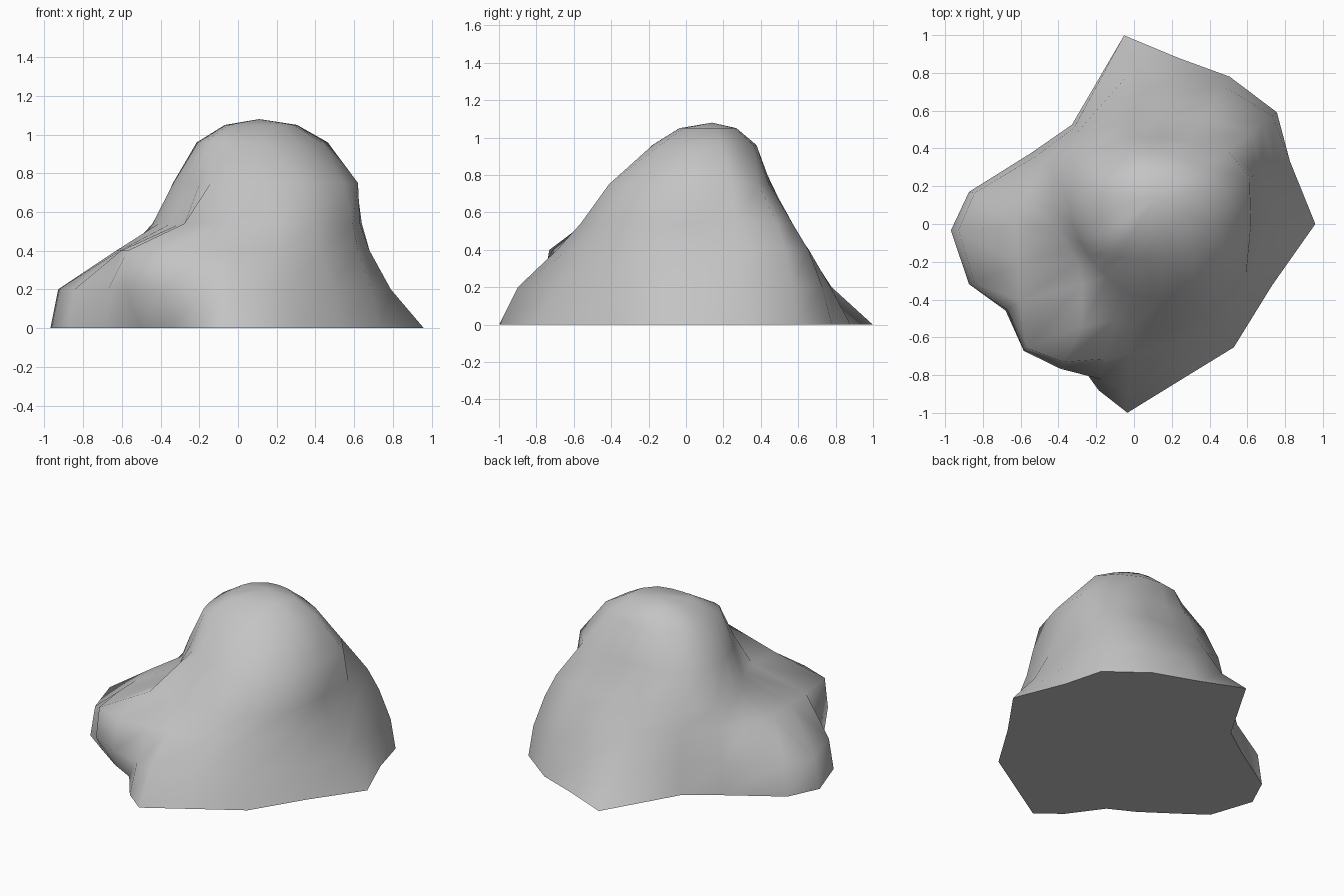
import bpy
import bmesh
from math import radians, cos, sin
from mathutils import Vector

default_cube = bpy.data.objects.get("Cube")
if default_cube:
    bpy.data.objects.remove(default_cube, do_unlink=True)

# Stone colour
stone = bpy.data.materials.new("stone_grey")
stone.use_nodes = True
stone_colour = (0.55, 0.55, 0.55, 1)
stone.diffuse_color = stone_colour
shader = next(n for n in stone.node_tree.nodes if n.type == "BSDF_PRINCIPLED")
shader.inputs["Base Color"].default_value = stone_colour
shader.inputs["Roughness"].default_value = 0.8

# Slope profiles: compass angle, then distance from the middle (in hundredths)
# at each of the contour heights, from the ground up to the shoulder
heights = (0, 0.2, 0.4, 0.54, 0.75, 0.96)
slopes = {
    0: (96, 79, 68, 63, 62, 43),
    22: (89, 80, 73, 69, 66, 50),
    38: (96, 93, 86, 79, 63, 47),
    57: (93, 87, 78, 68, 53, 43),
    75: (91, 80, 68, 58, 47, 39),
    93: (100, 78, 65, 56, 46, 36),
    122: (62, 60, 57, 54, 45, 31),
    145: (66, 63, 58, 53, 41, 26),
    169: (89, 86, 58, 45, 34, 21),
    182: (97, 93, 63, 41, 32, 20),
    200: (93, 90, 65, 37, 30, 20),
    214: (82, 81, 73, 36, 29, 21),
    229: (77, 89, 87, 42, 30, 21),
    243: (75, 86, 82, 61, 31, 20),
    258: (90, 84, 73, 52, 35, 18),
    268: (100, 90, 69, 55, 38, 18),
    290: (85, 76, 67, 60, 42, 19),
    309: (84, 76, 68, 62, 53, 23),
    336: (80, 75, 68, 65, 60, 34),
}
summit = Vector((0.11, 0.14, 1.08))


def contour(bm, level):
    """One closed ring of vertices around the rock at the given height."""
    ring = []
    for angle, reach in slopes.items():
        direction = Vector((cos(radians(angle)), sin(radians(angle)), 0))
        ring.append(bm.verts.new(direction * reach[level] / 100 + Vector((0, 0, heights[level]))))
    return ring


def join_rings(bm, lower, upper):
    """Skin the band between two contours with quads."""
    for i, corner in enumerate(lower):
        j = (i + 1) % len(lower)
        bm.faces.new((corner, lower[j], upper[j], upper[i]))


# Rock body: stacked contours with a rounded crown
bm = bmesh.new()
rings = [contour(bm, level) for level in range(len(heights))]
crown = []
for shoulder in rings[-1]:
    point = shoulder.co.lerp(summit, 0.45)
    point.z = 1.05
    crown.append(bm.verts.new(point))
rings.append(crown)
for lower, upper in zip(rings, rings[1:]):
    join_rings(bm, lower, upper)

# Summit fan
peak = bm.verts.new(summit)
for i, corner in enumerate(crown):
    bm.faces.new((corner, crown[(i + 1) % len(crown)], peak))

for face in bm.faces:
    face.smooth = True

# Flat underside with a crisp edge
underside = bm.faces.new(list(reversed(rings[0])))
underside.smooth = False
for edge in underside.edges:
    edge.smooth = False
bm.normal_update()

mesh = bpy.data.meshes.new("rock")
bm.to_mesh(mesh)
bm.free()
mesh.materials.append(stone)
rock = bpy.data.objects.new("rock", mesh)
bpy.context.collection.objects.link(rock)
